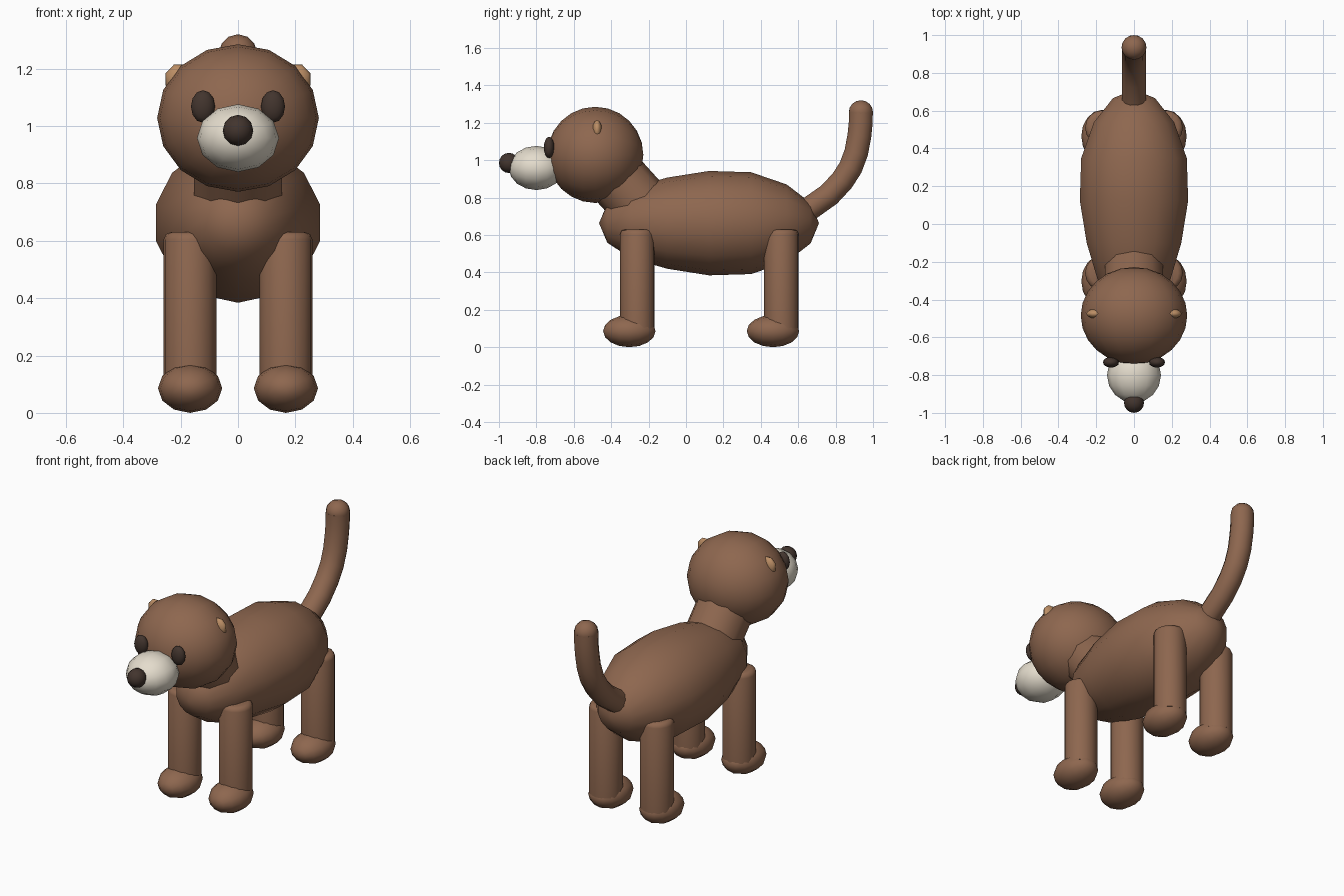
import bpy, bmesh, math
from mathutils import Vector, Matrix

if "Cube" in bpy.data.objects:
    bpy.data.objects.remove(bpy.data.objects["Cube"])


def material(name, rgb):
    m = bpy.data.materials.new(name)
    m.diffuse_color = (*rgb, 1)
    m.use_nodes = True
    m.node_tree.nodes["Principled BSDF"].inputs["Base Color"].default_value = m.diffuse_color
    return m


FUR = material("brown_fur", (0.27, 0.135, 0.078))
CREAM = material("cream", (0.78, 0.72, 0.61))
DARK = material("dark_brown", (0.055, 0.035, 0.027))
TAN = material("tan", (0.50, 0.27, 0.13))


def finish(name, bm, mat, angle=60):
    bmesh.ops.recalc_face_normals(bm, faces=bm.faces)
    me = bpy.data.meshes.new(name)
    bm.to_mesh(me)
    bm.free()
    ob = bpy.data.objects.new(name, me)
    bpy.context.collection.objects.link(ob)
    me.materials.append(mat)
    bpy.ops.object.select_all(action='DESELECT')
    ob.select_set(True)
    bpy.context.view_layer.objects.active = ob
    bpy.ops.object.shade_smooth_by_angle(angle=math.radians(angle))
    return ob


def ellipsoid(name, loc, size, mat, u=12, v=8, spin=0.0, warp=None):
    """Low-poly sphere with its poles along y."""
    bm = bmesh.new()
    bmesh.ops.create_uvsphere(bm, u_segments=u, v_segments=v, radius=1)
    bm.transform(Matrix.Rotation(math.radians(90), 4, 'X') @ Matrix.Rotation(spin, 4, 'Z'))
    for p in bm.verts:
        k = warp(p.co.y) if warp else 1
        p.co = Vector(loc) + Vector((p.co.x * size[0] * k, p.co.y * size[1], p.co.z * size[2] * k))
    return finish(name, bm, mat)


def tube(name, path, r, mat, n=12):
    """Capped tube swept along a path in the yz plane."""
    bm = bmesh.new()
    pts = [Vector((0, y, z)) for y, z in path]
    rings = []
    for i, p in enumerate(pts):
        t = (pts[min(i + 1, len(pts) - 1)] - pts[max(i - 1, 0)]).normalized()
        side = Vector((1, 0, 0))
        up = side.cross(t)
        rings.append([bm.verts.new(p + r * (math.cos(a) * side + math.sin(a) * up))
                      for a in (2 * math.pi * (j + 0.5) / n for j in range(n))])
    for a, b in zip(rings, rings[1:]):
        for j in range(n):
            bm.faces.new((a[j], a[(j + 1) % n], b[(j + 1) % n], b[j]))
    bm.faces.new(rings[0])
    bm.faces.new(rings[-1])
    return finish(name, bm, mat)


def leg(name, x, y):
    """Upright cylinder with a bevelled top rim."""
    bm = bmesh.new()
    bmesh.ops.create_cone(bm, cap_ends=True, segments=16, radius1=0.092, radius2=0.092, depth=0.53,
                          matrix=Matrix.Translation((x, y, 0.365)))
    rim = [e for e in bm.edges if all(w.co.z > 0.6 for w in e.verts)]
    bmesh.ops.bevel(bm, geom=rim, offset=0.025, segments=2, profile=0.5, affect='EDGES')
    return finish(name, bm, FUR)


# Egg-shaped body, slimmer toward the chest
ellipsoid("body", (0, 0.123, 0.663), (0.294, 0.588, 0.279), FUR, 14, 8,
          warp=lambda t: 1 + 0.06 * math.sin(math.pi * t))

# Neck and head
tube("neck", [(-0.20, 0.714), (-0.45, 0.99)], 0.162, FUR, 10)
ellipsoid("head", (0, -0.485, 1.028), (0.282, 0.257, 0.257), FUR, 16, 12)

# Face
ellipsoid("muzzle", (0, -0.80, 0.958), (0.143, 0.147, 0.118), CREAM, 12, 8)
ellipsoid("nose", (0, -0.947, 0.985), (0.053, 0.053, 0.054), DARK, 12, 8)

# Paired parts
for side, s in (("right", 1), ("left", -1)):
    ellipsoid(side + "_eye", (s * 0.122, -0.732, 1.068), (0.042, 0.028, 0.057), DARK, 12, 8)
    ellipsoid(side + "_ear", (s * 0.204, -0.475, 1.163), (0.052, 0.025, 0.055), TAN, 8, 6,
              spin=math.pi / 8)
    for end, ly, py in (("front", -0.26, -0.303), ("back", 0.51, 0.465)):
        leg(f"{end}_{side}_leg", s * 0.167, ly)
        ellipsoid(f"{end}_{side}_paw", (s * 0.167, py, 0.086), (0.112, 0.14, 0.086), FUR, 12, 8)

# Curved tail with a rounded tip
tube("tail", [(0.60, 0.70), (0.68, 0.755), (0.765, 0.815), (0.835, 0.89), (0.88, 0.96),
              (0.91, 1.04), (0.927, 1.13), (0.934, 1.20), (0.935, 1.255)], 0.066, FUR, 12)
ellipsoid("tail_tip", (0, 0.935, 1.255), (0.066, 0.065, 0.065), FUR, 12, 8)
